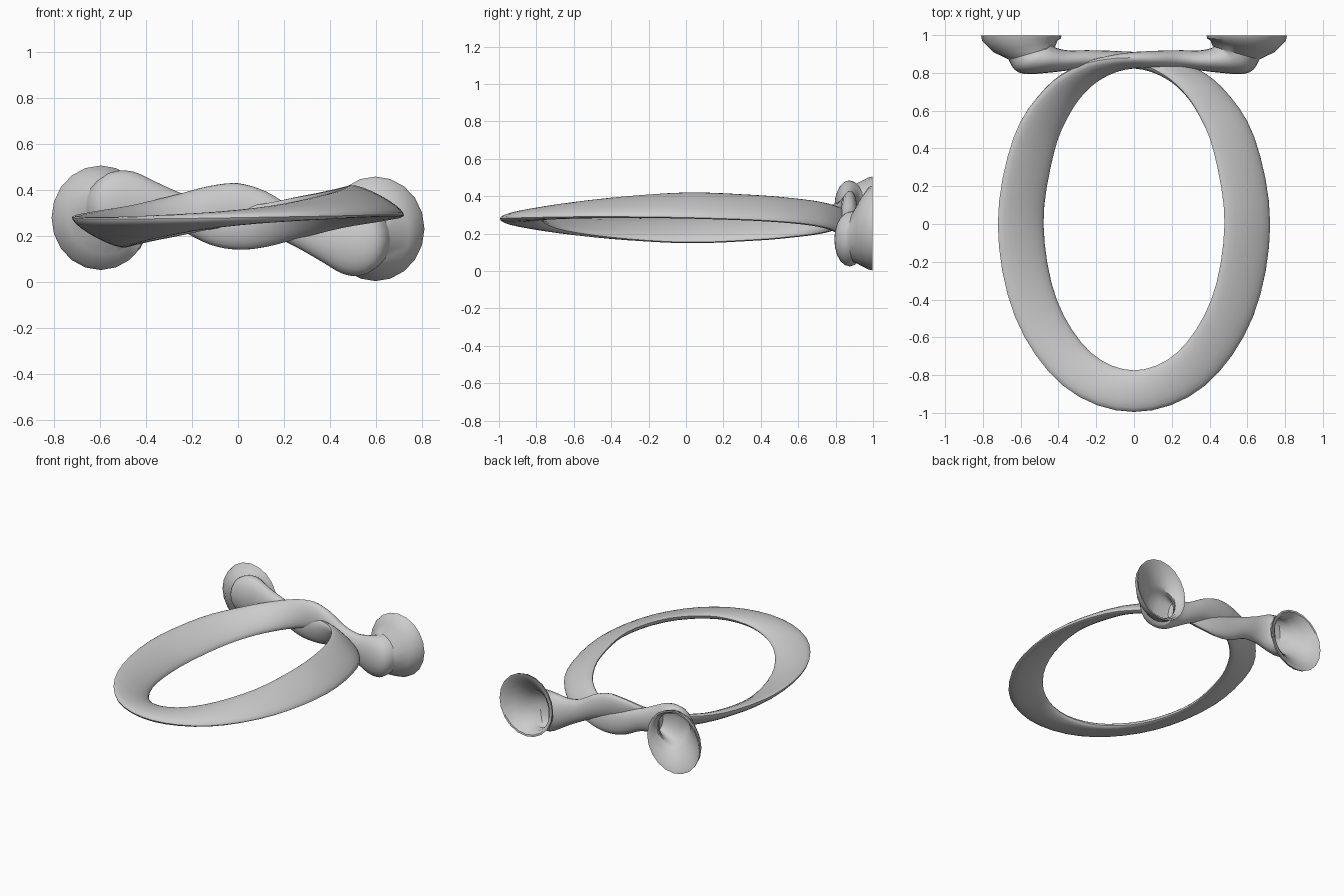
import bpy, bmesh, math
from mathutils import Vector

if "Cube" in bpy.data.objects:
    bpy.data.objects.remove(bpy.data.objects["Cube"])

N = 20  # vertices per cross-section

# Half of the band, from front centre round the right side, across the back, into the left horn:
# x, y, z offset, heading (deg), roll (deg), half width, half thickness
BAND = [
    (0, -.885, 0, 0, 0, .110, .034),
    (.30, -.77, .030, 40, 12, .117, .033),
    (.52, -.445, .055, 69, 21, .128, .031),
    (.60, 0, .066, 90, 28, .137, .031),
    (.53, .42, .050, 110, 30, .132, .031),
    (.40, .66, .026, 130, 38, .114, .033),
    (.26, .785, -.005, 148, 54, .102, .036),
    (.12, .845, -.038, 165, 72, .098, .039),
    (0, .867, -.050, 175, 82, .095, .042),
    (-.12, .872, -.026, 180, 88, .090, .045),
    (-.25, .872, .034, 180, 90, .083, .048),
    (-.36, .865, .070, 172, 90, .103, .055),
    (-.45, .867, .085, 155, 90, .135, .076),
    (-.52, .878, .083, 130, 90, .146, .118),
    (-.54, .905, .070, 106, 90, .140, .128),
]
# Flared cup: outside, rim, then back down the inside and into the bell
CUP = [
    (-.575, .940, .046, 100, 90, .182, .172),
    (-.595, .975, .026, 92, 90, .220, .208),
    (-.597, .997, .024, 90, 90, .227, .213),
    (-.597, .995, .024, 90, 90, .214, .202),
    (-.580, .958, .040, 98, 90, .174, .164),
    (-.547, .918, .068, 106, 90, .131, .119),
    (-.522, .890, .083, 130, 90, .131, .102),
    (-.460, .870, .085, 153, 90, .115, .062),
    (-.390, .867, .078, 168, 90, .070, .035),
]


def spline(keys, steps):
    """Catmull-Rom through the keys."""
    out = []
    for i in range(len(keys) - 1):
        b, c = keys[i], keys[i + 1]
        if i:
            a = keys[i - 1]
        else:  # half-turn symmetry at the front centre
            a = (-c[0], c[1], -c[2], -c[3], -c[4], c[5], c[6])
        d = keys[min(i + 2, len(keys) - 1)]
        for s in range(steps):
            t = s / steps
            out.append(tuple(
                .5 * (2 * q + (r - p) * t + (2 * p - 5 * q + 4 * r - u) * t * t
                      + (3 * q - p - 3 * r + u) * t ** 3)
                for p, q, r, u in zip(a, b, c, d)))
    return out + [keys[-1]]


def section(key, side):
    """Elliptical section; side -1 gives the half-turned copy about the y axis."""
    x, y, z, head, roll, hw, ht = key
    h, r = math.radians(head), math.radians(roll)
    out, up = Vector((math.sin(h), -math.cos(h), 0)), Vector((0, 0, 1))
    w = out * math.cos(r) - up * math.sin(r)
    n = out * math.sin(r) + up * math.cos(r)
    # the ring sits a little above the cups, its front edge a touch lower
    mid = .284 - .03 * min(1, max(0, -x / .5)) - .006 * max(0, -y)
    pts = []
    for k in range(N):
        a = side * 2 * math.pi * k / N
        p = Vector((x, y, z)) + w * hw * math.cos(a) + n * ht * math.sin(a)
        pts.append((side * p.x, p.y, side * p.z + mid))
    return pts


# Twisted band with both horns as one loft
half = spline(BAND, 4) + CUP
sections = [section(k, -1) for k in reversed(half)] + [section(k, 1) for k in half[1:]]

bm = bmesh.new()
rings = [[bm.verts.new(p) for p in s] for s in sections]
for a, b in zip(rings, rings[1:]):
    for k in range(N):
        j = (k + 1) % N
        bm.faces.new((a[k], a[j], b[j], b[k]))
bm.faces.new(rings[0])
bm.faces.new(rings[-1])
bmesh.ops.recalc_face_normals(bm, faces=bm.faces)
mesh = bpy.data.meshes.new("twisted_band_with_horns")
bm.to_mesh(mesh)
bm.free()
obj = bpy.data.objects.new("twisted_band_with_horns", mesh)
bpy.context.collection.objects.link(obj)
bpy.context.view_layer.objects.active = obj
obj.select_set(True)
bpy.ops.object.shade_smooth_by_angle(angle=math.radians(40))
